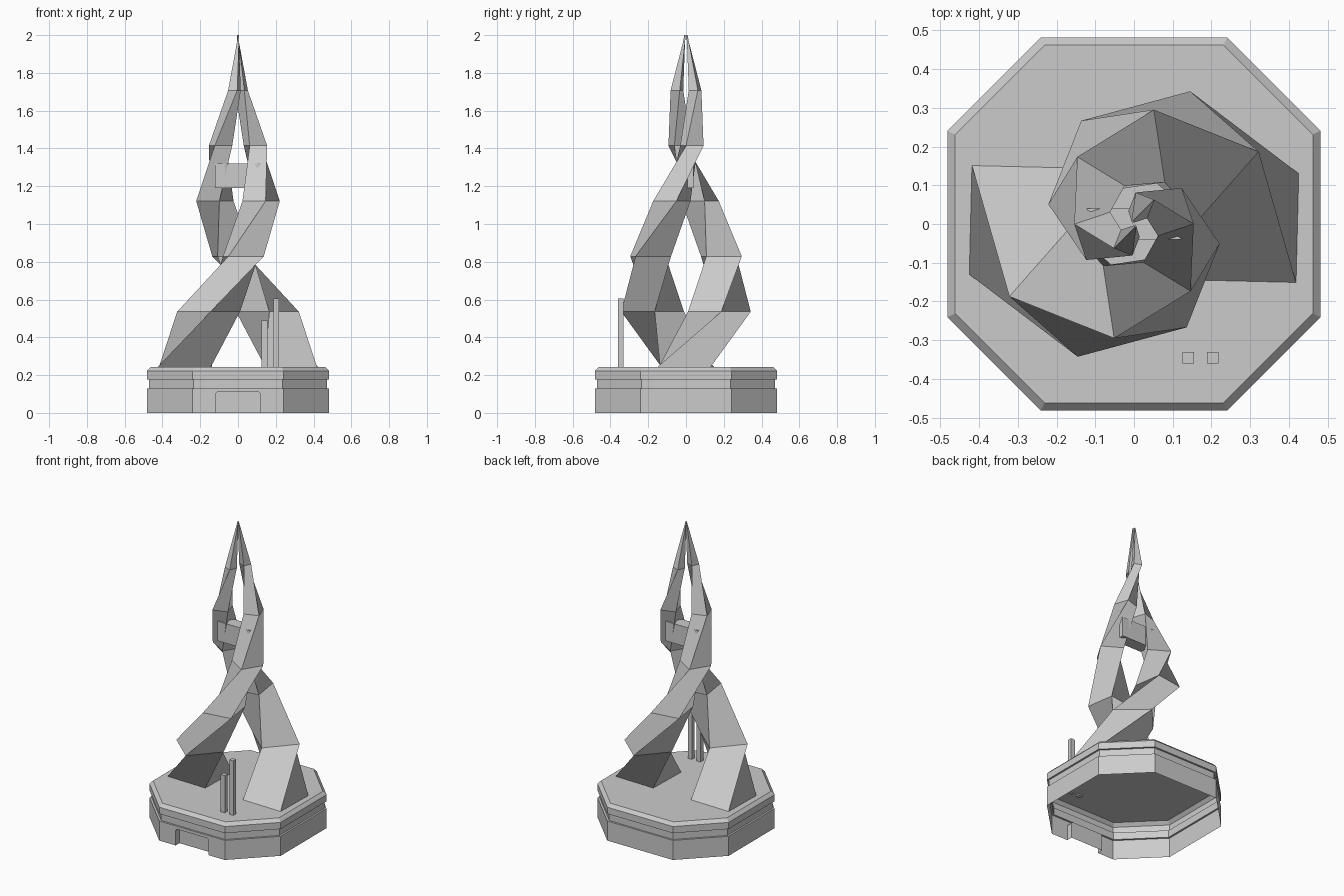
import bpy, bmesh, math
from mathutils import Matrix, Vector

if "Cube" in bpy.data.objects:
    bpy.data.objects.remove(bpy.data.objects["Cube"])


def finish(name, bm, smooth=False, fix_normals=True):
    if fix_normals:
        bmesh.ops.recalc_face_normals(bm, faces=bm.faces)
    me = bpy.data.meshes.new(name)
    bm.to_mesh(me)
    bm.free()
    ob = bpy.data.objects.new(name, me)
    bpy.context.collection.objects.link(ob)
    if smooth:
        bpy.ops.object.select_all(action='DESELECT')
        ob.select_set(True)
        bpy.context.view_layer.objects.active = ob
        bpy.ops.object.shade_smooth_by_angle(angle=math.radians(30))
    return ob


def box(name, lo, hi):
    bm = bmesh.new()
    bmesh.ops.create_cube(bm, size=1)
    for v in bm.verts:
        v.co = Vector([lo[i] + (v.co[i] + 0.5) * (hi[i] - lo[i]) for i in range(3)])
    return finish(name, bm)


def octagon(bm, r, z):
    # half width r, corner at half of that; first edge is the front one
    h = r / 2
    pts = [(-h, -r), (h, -r), (r, -h), (r, h), (h, r), (-h, r), (-r, h), (-r, -h)]
    return [bm.verts.new((x, y, z)) for x, y in pts]


# Octagonal plinth: open-bottomed shell with a shallow groove and chamfered top
R = 0.482
bm = bmesh.new()
profile = [(R, 0), (R, 0.13), (R - 0.012, 0.13), (R - 0.012, 0.178),
           (R, 0.178), (R, 0.222), (0.462, 0.243)]
rings = [octagon(bm, r, z) for r, z in profile]
for k, (a, b) in enumerate(zip(rings, rings[1:])):
    for i in range(8):
        if k == 0 and i == 0:
            continue                      # front wall is made with the doorway below
        j = (i + 1) % 8
        bm.faces.new((a[i], a[j], b[j], b[i]))
bm.faces.new(rings[-1])

# Front wall with a recessed doorway
arch = [(-0.12, 0), (-0.12, 0.1), (-0.11, 0.11), (0.11, 0.11), (0.12, 0.1), (0.12, 0)]
front = [bm.verts.new((x, -R, z)) for x, z in arch]
back = [bm.verts.new((x, -R + 0.04, z)) for x, z in arch]
bm.faces.new([rings[0][0]] + front + [rings[0][1], rings[1][1], rings[1][0]])
for i in range(5):
    bm.faces.new((front[i], front[i + 1], back[i + 1], back[i]))
bm.faces.new(back)
finish("plinth", bm)

# Two square strands twisting up and tapering to the tip
STEPS, Z0, Z1 = 6, 0.243, 2.0
square = [(0.14, -0.14), (0.42, -0.14), (0.42, 0.14), (0.14, 0.14)]
for name, start in (("right_strand", -1.4), ("left_strand", 178.6)):
    bm = bmesh.new()
    loops = []
    for k in range(STEPS + 1):
        t = k / STEPS
        s = 1.005 * (1 - 0.98 * t)
        rot = Matrix.Rotation(math.radians(start + 300 * t), 3, 'Z')
        loops.append([bm.verts.new(rot @ Vector((x * s, y * s, 0))
                                   + Vector((0, 0, Z0 + (Z1 - Z0) * t))) for x, y in square])
    for a, b in zip(loops, loops[1:]):
        for i in range(4):
            j = (i + 1) % 4
            bm.faces.new((a[i], a[j], b[j], b[i]))
    bm.faces.new(loops[0][::-1])
    bm.faces.new(loops[-1])
    finish(name, bm, smooth=True)

# Bridge between the strands
box("bridge", (-0.122, -0.04, 1.19), (0.122, 0.04, 1.32))

# Two slim posts on the plinth
box("short_post", (0.125, -0.36, 0.235), (0.155, -0.33, 0.49))
box("tall_post", (0.188, -0.36, 0.235), (0.218, -0.33, 0.605))
